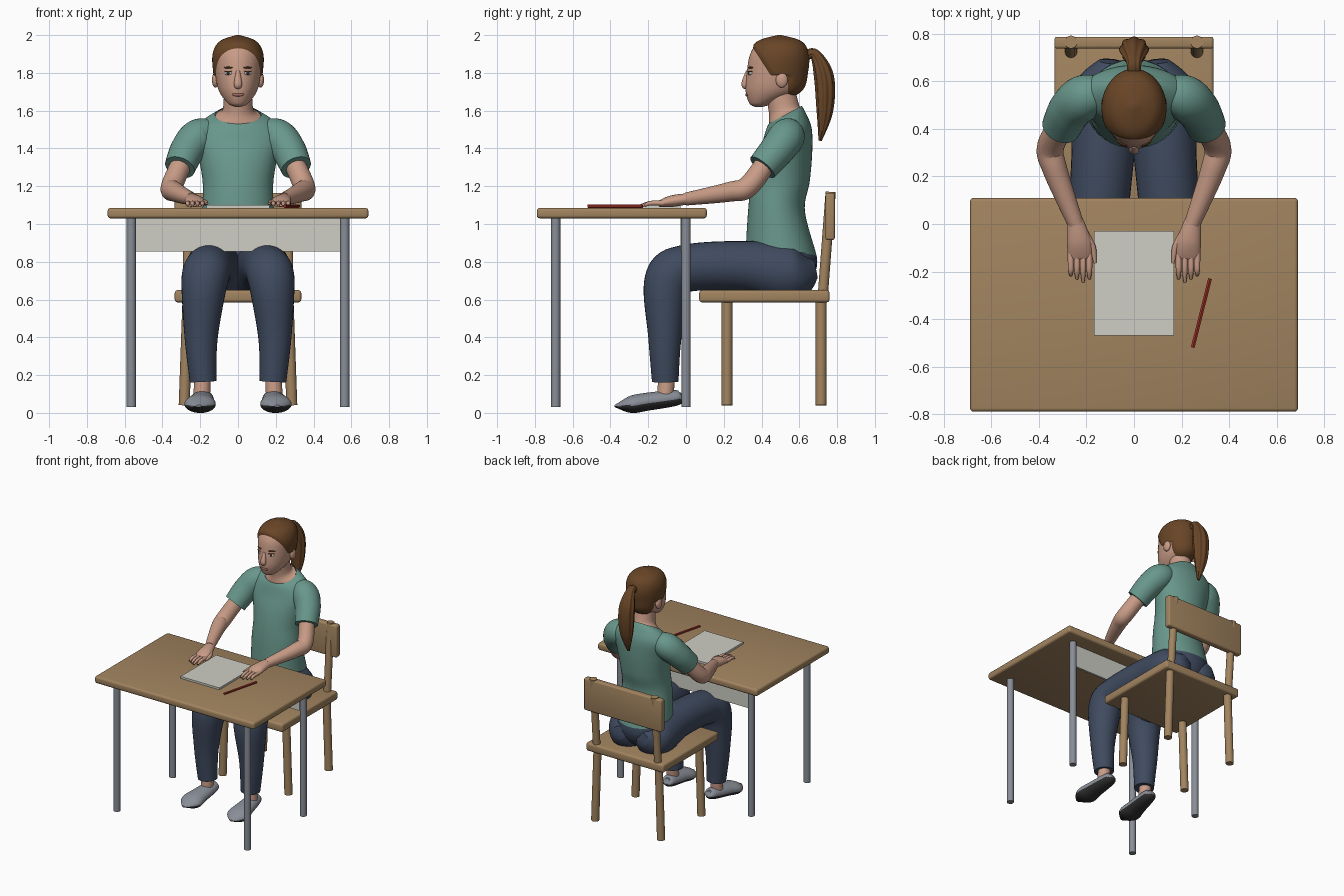
import bpy
import bmesh
import math
from mathutils import Vector

if "Cube" in bpy.data.objects:
    bpy.data.objects.remove(bpy.data.objects["Cube"])


def material(name, *rgb):
    mat = bpy.data.materials.new(name)
    mat.use_nodes = True
    mat.diffuse_color = (*rgb, 1)
    shader = mat.node_tree.nodes["Principled BSDF"]
    shader.inputs["Base Color"].default_value = (*rgb, 1)
    return mat


WOOD = material("wood", .36, .23, .115)
METAL = material("grey", .25, .27, .31)
PAPER = material("off white", .62, .62, .56)
RED = material("red", .36, .03, .02)
TEAL = material("teal cloth", .14, .31, .26)
DENIM = material("dark blue cloth", .05, .07, .115)
SKIN = material("skin", .58, .33, .24)
HAIR = material("brown hair", .14, .06, .02)
DARK = material("dark rubber", .03, .03, .03)
LIP = material("lips", .38, .16, .12)

SIDES = (("left", 1), ("right", -1))


def finish(name, bm, mat, sharp_angle=50):
    bmesh.ops.recalc_face_normals(bm, faces=bm.faces)
    mesh = bpy.data.meshes.new(name)
    bm.to_mesh(mesh)
    bm.free()
    mesh.shade_smooth()
    mesh.set_sharp_from_angle(angle=math.radians(sharp_angle))
    mesh.materials.append(mat)
    obj = bpy.data.objects.new(name, mesh)
    bpy.context.collection.objects.link(obj)
    return obj


def board(name, mat, half_width, y_range, z_range, bevel=0):
    bm = bmesh.new()
    bmesh.ops.create_cube(bm, size=1)
    limits = ((-half_width, half_width), y_range, z_range)
    for vert in bm.verts:
        vert.co = [(lo + hi) / 2 + c * (hi - lo) for (lo, hi), c in zip(limits, vert.co)]
    if bevel:
        bmesh.ops.bevel(bm, geom=bm.edges[:], offset=bevel, segments=3,
                        affect='EDGES', profile=.5)
    return finish(name, bm, mat, 30)


def rod(name, mat, start, end, radius, segments=20):
    start, end = Vector(start), Vector(end)
    bm = bmesh.new()
    bmesh.ops.create_cone(bm, cap_ends=True, segments=segments, radius1=radius,
                          radius2=radius, depth=(end - start).length)
    obj = finish(name, bm, mat)
    obj.location = (start + end) / 2
    obj.rotation_euler = (end - start).to_track_quat('Z', 'Y').to_euler()
    return obj


def ball(name, mat, location, size, turn=0):
    bm = bmesh.new()
    bmesh.ops.create_uvsphere(bm, u_segments=24, v_segments=16, radius=1)
    obj = finish(name, bm, mat)
    obj.location = location
    obj.scale = size
    obj.rotation_euler.z = turn
    return obj


def spline(rows, steps=10):
    # smooth curve through every row of values
    result = []
    last = len(rows) - 1
    for i in range(last):
        around = rows[max(i - 1, 0)], rows[i], rows[i + 1], rows[min(i + 2, last)]
        for k in range(steps):
            t = k / steps
            result.append([b + t / 2 * (c - a + t * (2*a - 5*b + 4*c - d + t * (3*b - a - 3*c + d)))
                           for a, b, c, d in zip(*around)])
    return result + [rows[last]]


def skin_rings(name, mat, rings, segments, ridge=0, caps=True):
    # each ring is a centre and two radius vectors
    bm = bmesh.new()
    loops = []
    for centre, u, v in rings:
        loop = []
        for k in range(segments):
            angle = math.tau * k / segments
            swell = 1 + ridge * math.cos(8 * angle)
            offset = u * math.cos(angle) + v * math.sin(angle)
            loop.append(bm.verts.new(centre + offset * swell))
        loops.append(loop)
    for low, high in zip(loops, loops[1:]):
        for k in range(segments):
            bm.faces.new((low[k - 1], low[k], high[k], high[k - 1]))
    if caps:
        bm.faces.new(loops[0])
        bm.faces.new(loops[-1])
    return finish(name, bm, mat)


def limb(name, mat, rows, side=1, flat=(1, 1), segments=32, ridge=0):
    # rows are x, y, z, radius; flat is the depth ratio at both ends
    rows = spline(rows)
    points = [Vector((side * x, y, z)) for x, y, z, radius in rows]
    last = len(rows) - 1
    rings = []
    for i, row in enumerate(rows):
        along = points[min(i + 1, last)] - points[max(i - 1, 0)]
        v = along.cross(Vector((1, 0, 0))).normalized()
        u = v.cross(along.normalized())
        ratio = flat[0] + (flat[1] - flat[0]) * i / last
        rings.append((points[i], u * row[3], v * row[3] * ratio))
    return skin_rings(name, mat, rings, segments, ridge)


def upright(name, mat, rows, tilt=(0, 0), caps=True):
    # rows are y, z, half width, half depth; tilt pitches the end rings
    rows = spline(rows)
    rings = []
    for i, (y, z, width, depth) in enumerate(rows):
        pitch = tilt[0] + (tilt[1] - tilt[0]) * i / (len(rows) - 1)
        rings.append((Vector((0, y, z)), Vector((width, 0, 0)),
                      Vector((0, math.cos(pitch), math.sin(pitch))) * depth))
    return skin_rings(name, mat, rings, 64, caps=caps)


# desk
board("desk_top", WOOD, .69, (-.79, .11), (1.03, 1.085), .015)
board("desk_panel", PAPER, .55, (-.028, -.012), (.855, 1.03))
board("paper_pad", PAPER, .168, (-.47, -.03), (1.085, 1.1))
rod("pencil", RED, (.247, -.52, 1.095), (.32, -.23, 1.095), .009, 6)

# chair
board("chair_seat", WOOD, .335, (.07, .76), (.585, .65), .015)
board("chair_backrest", WOOD, .335, (.738, .788), (.915, 1.165), .012)

for side, s in SIDES:
    for end, desk_y, chair_y in (("front", -.69, .217), ("back", 0, .715)):
        x = s * .565
        rod(f"desk_leg_{end}_{side}", METAL, (x, desk_y, .03), (x, desk_y, 1.04), .025)
        rod(f"chair_leg_{end}_{side}", WOOD, (s * .285, chair_y, .04),
            (s * .265, chair_y, .6), .029)
    rod(f"chair_post_{side}", WOOD, (s * .265, .725, .63), (s * .265, .766, 1.17), .027)

# torso, neck and hips
upright("shirt_body", TEAL, [
    (.505, .87, .205, .19), (.48, 1.08, .19, .15), (.5, 1.22, .187, .155),
    (.52, 1.36, .21, .15), (.535, 1.47, .235, .135), (.53, 1.54, .19, .115),
    (.525, 1.578, .122, .1)], tilt=(-.2, .5), caps=False)
upright("neck", SKIN, [(.525, 1.573, .119, .097), (.52, 1.605, .082, .083),
                       (.5, 1.7, .074, .08)], tilt=(.5, 0))
ball("trouser_hips", DENIM, (0, .53, .8), (.195, .165, .16))

# head and features
HEAD = [(.385, 1.62, .015, .02), (.4, 1.64, .055, .065), (.46, 1.71, .103, .145),
        (.48, 1.81, .122, .157), (.49, 1.9, .124, .15), (.495, 1.96, .09, .11),
        (.495, 1.99, .01, .01)]
upright("head", SKIN, HEAD)
limb("nose", SKIN, [(0, .328, 1.81, .01), (0, .312, 1.74, .022), (0, .322, 1.72, .012)],
     flat=(1, .7))
ball("mouth", LIP, (0, .325, 1.685), (.032, .011, .01))
for side, s in SIDES:
    eye = Vector((s * .052, .339, 1.798))
    turn = s / 2
    ball(f"ear_{side}", SKIN, (s * .12, .507, 1.762), (.018, .032, .04))
    ball(f"eye_{side}", PAPER, eye, (.021, .008, .01), turn)
    ball(f"iris_{side}", DARK, eye + Vector((0, -.005, 0)), (.009, .006, .009), turn)
    ball(f"eyelid_{side}", HAIR, eye + Vector((0, 0, .01)), (.024, .008, .003), turn)
    ball(f"eyebrow_{side}", HAIR, eye + Vector((0, .002, .03)), (.027, .007, .005), turn)


# hair cap sinks into the head in front of the hairline
def hairline(z):
    return .54 if z < 1.79 else .44 - .65 * (z - 1.8)


hair_cap = upright("hair_cap", HAIR, HEAD)
normals = [vert.normal.copy() for vert in hair_cap.data.vertices]
for vert, normal in zip(hair_cap.data.vertices, normals):
    behind = (vert.co.y - hairline(vert.co.z)) / 2
    vert.co += normal * max(-.01, min(.01, behind))
limb("ponytail", HAIR, [
    (0, .62, 1.88, .03), (0, .68, 1.9, .03), (0, .73, 1.78, .058), (0, .735, 1.6, .05),
    (0, .71, 1.44, .01)], flat=(.9, .8), segments=64, ridge=.07)

for side, s in SIDES:
    # arms and hands
    limb(f"sleeve_{side}", TEAL, [(.1, .545, 1.485, .06), (.2, .535, 1.465, .095),
                                  (.265, .485, 1.395, .092), (.308, .405, 1.3, .082)], s)
    limb(f"arm_{side}", SKIN, [(.28, .45, 1.36, .055), (.35, .33, 1.2, .057),
                               (.333, .23, 1.17, .052), (.245, 0, 1.132, .034)], s)
    limb(f"palm_{side}", SKIN, [(.25, .02, 1.135, .034), (.23, -.08, 1.12, .052),
                                (.226, -.145, 1.106, .05)], s, flat=(.85, .3))
    for i, finger in enumerate(("index", "middle", "ring", "little")):
        x = .188 + .026 * i
        tip = -.245 + .014 * abs(i - 1)
        limb(f"{finger}_finger_{side}", SKIN, [(x, -.12, 1.11, .013), (x, -.19, 1.11, .012),
                                               (x, tip, 1.096, .006)], s, segments=12)
    limb(f"thumb_{side}", SKIN, [(.21, -.04, 1.12, .02), (.175, -.1, 1.113, .015),
                                 (.164, -.165, 1.109, .006)], s, segments=12)

    # legs and shoes
    limb(f"trouser_leg_{side}", DENIM, [
        (.1, .685, .76, .05), (.11, .56, .74, .15), (.13, .3, .777, .133),
        (.155, 0, .765, .125), (.178, -.1, .69, .122), (.195, -.112, .4, .088),
        (.185, -.11, .165, .07)], s)
    limb(f"ankle_{side}", SKIN, [(.187, -.1, .22, .044), (.192, -.11, .08, .044)], s)
    shoe = limb(f"shoe_{side}", METAL, [
        (.18, -.02, .09, .02), (.183, -.05, .08, .05), (.195, -.2, .06, .07),
        (.202, -.3, .043, .08), (.207, -.378, .036, .015)], s, flat=(.95, .4))
    # dark sole on faces that look down
    shoe.data.materials.append(DARK)
    for face in shoe.data.polygons:
        face.material_index = int(face.normal.z < -.2)
